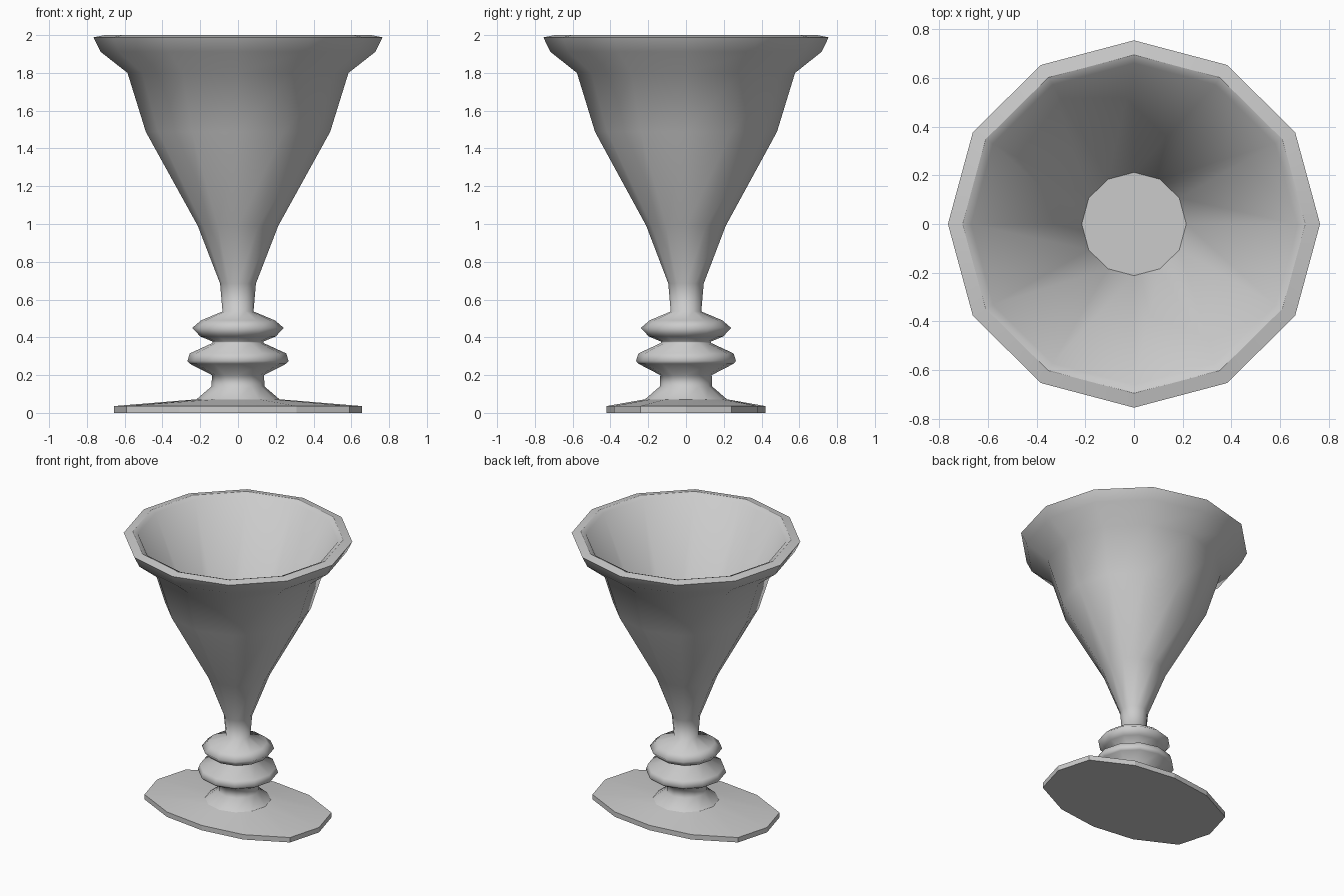
import bpy, bmesh, math

if "Cube" in bpy.data.objects:
    bpy.data.objects.remove(bpy.data.objects["Cube"])

SIDES = 12
Y_SCALE = 0.987  # the turned body is very slightly narrower in depth


def circle_ring(r, z):
    return [(r * math.cos(2 * math.pi * i / SIDES),
             r * Y_SCALE * math.sin(2 * math.pi * i / SIDES), z)
            for i in range(SIDES)]


def oval_ring(z):
    # quarter of the oval foot outline, mirrored to all four quadrants
    q = [(0.657, 0.0), (0.59, 0.24), (0.31, 0.38), (0.0, 0.42)]
    half = q + [(-x, y) for x, y in q[2::-1]]
    full = half + [(x, -y) for x, y in half[-2:0:-1]]
    return [(x, y, z) for x, y in full]


def loft(name, rings, sharp_rings):
    bm = bmesh.new()
    loops = [[bm.verts.new(p) for p in ring] for ring in rings]
    for a, b in zip(loops, loops[1:]):
        for i in range(SIDES):
            j = (i + 1) % SIDES
            bm.faces.new((a[i], a[j], b[j], b[i]))
    bm.faces.new(loops[0][::-1])
    bm.faces.new(loops[-1])
    bmesh.ops.recalc_face_normals(bm, faces=bm.faces)
    # smooth shading, with crisp edges along chosen rings and the foot rim
    for f in bm.faces:
        f.smooth = True
    for k in sharp_rings:
        for i in range(SIDES):
            bm.edges.get((loops[k][i], loops[k][i - 1])).smooth = False
    for a, b in zip(loops[0], loops[1]):
        bm.edges.get((a, b)).smooth = False
    mesh = bpy.data.meshes.new(name)
    bm.to_mesh(mesh)
    bm.free()
    obj = bpy.data.objects.new(name, mesh)
    bpy.context.collection.objects.link(obj)
    return obj


# Turned stem with two knops, then the flared bowl outside
outside = [(0.22, 0.072), (0.14, 0.14), (0.138, 0.2), (0.255, 0.26),
           (0.268, 0.275), (0.255, 0.315), (0.135, 0.37), (0.135, 0.378),
           (0.2, 0.405), (0.242, 0.45), (0.195, 0.49), (0.082, 0.537),
           (0.095, 0.685), (0.213, 0.99), (0.488, 1.488), (0.585, 1.80),
           (0.728, 1.912), (0.765, 1.988)]
# Sloped rim top, small inner lip, then a straight cone to the flat floor
inside = [(0.705, 2.0), (0.67, 1.985), (0.215, 1.005)]

# One continuous goblet: oval foot, stem, bowl
rings = [oval_ring(0.0), oval_ring(0.036)]
rings += [circle_ring(r, z) for r, z in outside + inside]
rim = 2 + len(outside) - 1
loft("goblet", rings, [0, 1, 2, rim, rim + 1, len(rings) - 1])
